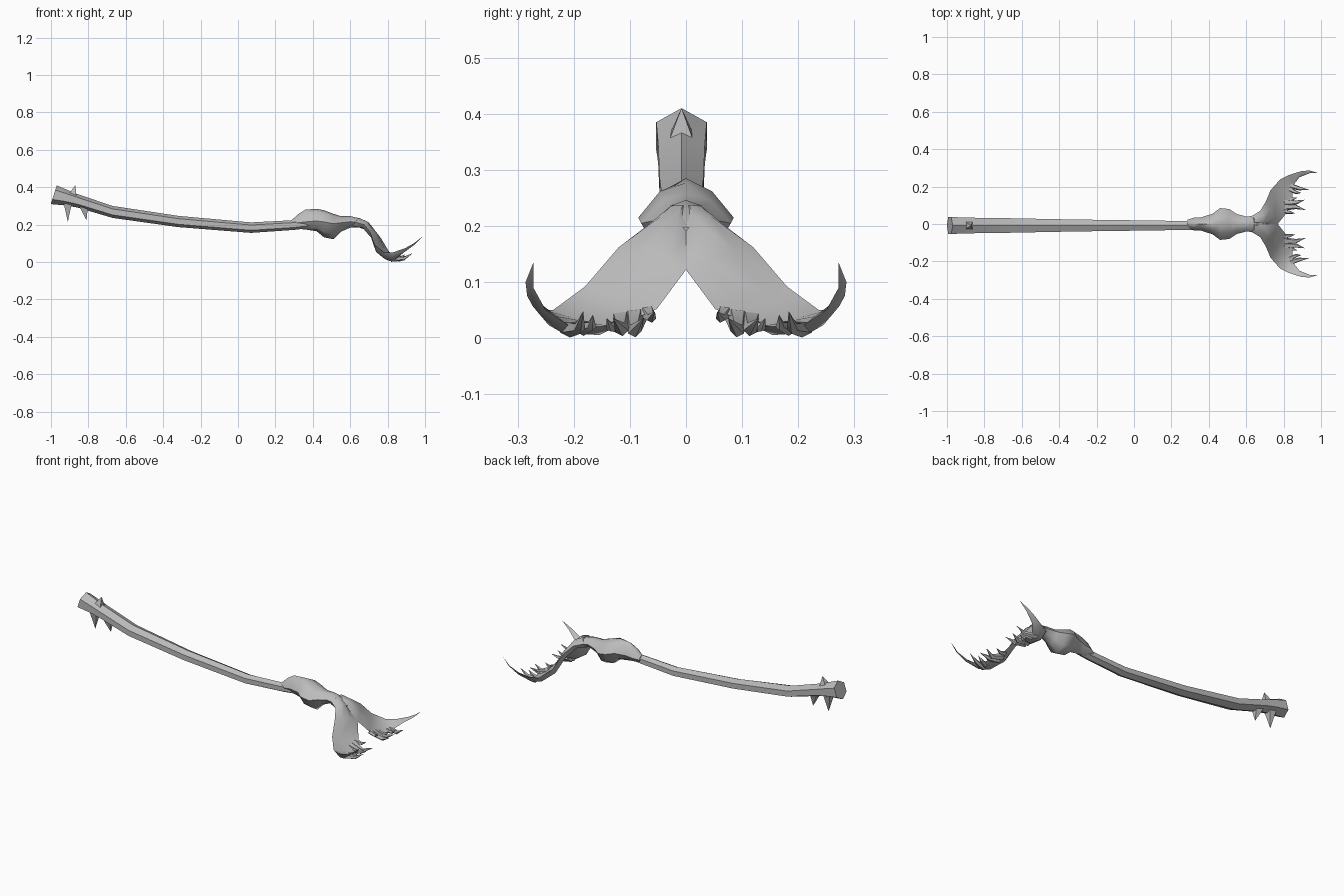
import bpy, bmesh, math
from mathutils import Vector

cube = bpy.data.objects.get("Cube")
if cube:
    bpy.data.objects.remove(cube, do_unlink=True)

GREY = (0.5, 0.5, 0.5, 1)
mat = bpy.data.materials.new("bone grey")
mat.use_nodes = True
mat.diffuse_color = GREY
mat.node_tree.nodes["Principled BSDF"].inputs["Base Color"].default_value = GREY


def loft(name, rings, angle=40, mirror=False):
    """Skin a list of equal rings; a one-point ring closes to a tip."""
    bm = bmesh.new()
    vs = [[bm.verts.new(p) for p in r] for r in rings]
    for a, b in zip(vs, vs[1:]):
        n = len(a)
        for i in range(n):
            j = (i + 1) % n
            if len(b) == 1:
                bm.faces.new((a[i], a[j], b[0]))
            else:
                bm.faces.new((a[i], a[j], b[j], b[i]))
    for end in (vs[0], vs[-1]):
        if len(end) > 2:
            bm.faces.new(end)
    bmesh.ops.recalc_face_normals(bm, faces=bm.faces)
    me = bpy.data.meshes.new(name)
    bm.to_mesh(me)
    bm.free()
    me.materials.append(mat)
    ob = bpy.data.objects.new(name, me)
    bpy.context.collection.objects.link(ob)
    if mirror:
        ob.modifiers.new("Mirror", 'MIRROR').use_axis = (False, True, False)
    bpy.ops.object.select_all(action='DESELECT')
    ob.select_set(True)
    bpy.context.view_layer.objects.active = ob
    bpy.ops.object.shade_smooth_by_angle(angle=math.radians(angle))
    return ob


def oval(x, y, z, ry, rz, n, lean=0.0):
    """Upright ring around the x axis with a vertex on top."""
    ring = []
    for i in range(n):
        a = 2 * math.pi * i / n
        ring.append((x + lean * math.cos(a), y + ry * math.sin(a), z + rz * math.cos(a)))
    return ring


def spike(name, points, radius, sides=5, mirror=False):
    """Tapered horn along a short path, ending in a point."""
    pts = [Vector(p) for p in points]
    rings = []
    for i, p in enumerate(pts[:-1]):
        d = (pts[i + 1] - pts[max(i - 1, 0)]).normalized()
        u = d.orthogonal().normalized()
        w = d.cross(u)
        r = radius * (1 - 0.75 * i / (len(pts) - 1))
        rings.append([p + r * (u * math.cos(t) + w * math.sin(t))
                      for t in (2 * math.pi * k / sides for k in range(sides))])
    return loft(name, rings + [[pts[-1]]], 40, mirror)


# Curved six-sided handle with a slanted butt
handle = [(-0.985, 0.36, 0.052, 0.05, 0.016), (-0.92, 0.345, 0.05, 0.042, 0.005),
          (-0.86, 0.328, 0.048, 0.036, 0), (-0.67, 0.268, 0.045, 0.032, 0),
          (-0.32, 0.217, 0.037, 0.03, 0), (0.07, 0.184, 0.031, 0.028, 0),
          (0.30, 0.198, 0.027, 0.026, 0), (0.42, 0.21, 0.024, 0.024, 0)]
loft("handle", [oval(x, -0.008, z, ry, rz, 6, lean) for x, z, ry, rz, lean in handle])

# Thorns on the butt
spike("lower_thorn_rear", [(-0.91, -0.008, 0.325), (-0.91, -0.008, 0.215)], 0.034, 4)
spike("lower_thorn_front", [(-0.825, -0.008, 0.305), (-0.81, -0.008, 0.222)], 0.034, 4)
spike("upper_thorn", [(-0.885, -0.008, 0.355), (-0.87, -0.008, 0.41)], 0.032, 4)

# Skull: x, top, bottom, half width, height of the widest line
skull = [(0.285, 0.222, 0.185, 0.022, 0.205), (0.32, 0.255, 0.178, 0.034, 0.21),
         (0.36, 0.280, 0.174, 0.036, 0.215), (0.42, 0.285, 0.165, 0.055, 0.22),
         (0.46, 0.277, 0.132, 0.085, 0.215), (0.51, 0.258, 0.122, 0.08, 0.205),
         (0.55, 0.245, 0.162, 0.053, 0.21), (0.60, 0.246, 0.184, 0.040, 0.216),
         (0.65, 0.234, 0.184, 0.044, 0.212), (0.70, 0.198, 0.165, 0.05, 0.18)]
rings = []
for x, top, bot, w, mid in skull:
    side = [(x, 0.55 * w, top - 0.25 * (top - mid)), (x, w, mid),
            (x, 0.6 * w, mid - 0.65 * (mid - bot))]
    rings.append([(x, 0, top)] + side + [(x, 0, bot)]
                 + [(a, -b, c) for a, b, c in reversed(side)])
loft("skull", rings, 50)

# Broad antler: inner edge, outer edge, half thickness, mid-line sag
palm = [((0.63, -0.01, 0.217), (0.63, 0.043, 0.213), 0.026, 0),
        ((0.69, -0.01, 0.195), (0.675, 0.07, 0.200), 0.021, 0),
        ((0.768, 0.0, 0.122), (0.705, 0.12, 0.162), 0.016, 0.006),
        ((0.81, 0.052, 0.052), (0.73, 0.18, 0.092), 0.014, 0.014),
        ((0.845, 0.12, 0.022), (0.78, 0.237, 0.050), 0.012, 0.015),
        ((0.85, 0.205, 0.020), (0.83, 0.262, 0.052), 0.011, 0.010),
        ((0.885, 0.25, 0.05), (0.895, 0.283, 0.075), 0.009, 0.003),
        ((0.94, 0.272, 0.09), (0.94, 0.286, 0.10), 0.005, 0)]
rings = []
for inner, outer, t, sag in palm:
    a, b = Vector(inner), Vector(outer)
    n = Vector((0.55, 0, 0.83))
    low = Vector((-sag * 0.6, 0, -sag))
    q1, q2 = a.lerp(b, 0.3) + low, a.lerp(b, 0.7) + low
    rings.append([a, q1 + n * t, q2 + n * t, b, q2 - n * t, q1 - n * t])
loft("antlers", rings + [[Vector((0.985, 0.272, 0.135))]], 50, mirror=True)

# Small tines on the antler rim, mirrored to both sides
tines = {
    "outer_tine": ([(0.82, 0.21, 0.018), (0.885, 0.19, 0.018), (0.935, 0.183, 0.048)], 0.017),
    "outer_tine_small": ([(0.83, 0.185, 0.018), (0.87, 0.168, 0.022), (0.895, 0.166, 0.042)], 0.014),
    "mid_tine": ([(0.80, 0.115, 0.03), (0.865, 0.115, 0.016), (0.915, 0.13, 0.036)], 0.020),
    "inner_tine": ([(0.80, 0.09, 0.035), (0.865, 0.092, 0.014), (0.918, 0.075, 0.036)], 0.020),
    "inner_tine_small": ([(0.80, 0.068, 0.045), (0.835, 0.062, 0.036), (0.865, 0.056, 0.048)], 0.014),
    "mid_tine_small": ([(0.82, 0.12, 0.022), (0.85, 0.135, 0.02), (0.875, 0.142, 0.036)], 0.013),
}
for name, (path, radius) in tines.items():
    spike(name + "s", path, radius, 5, mirror=True)
